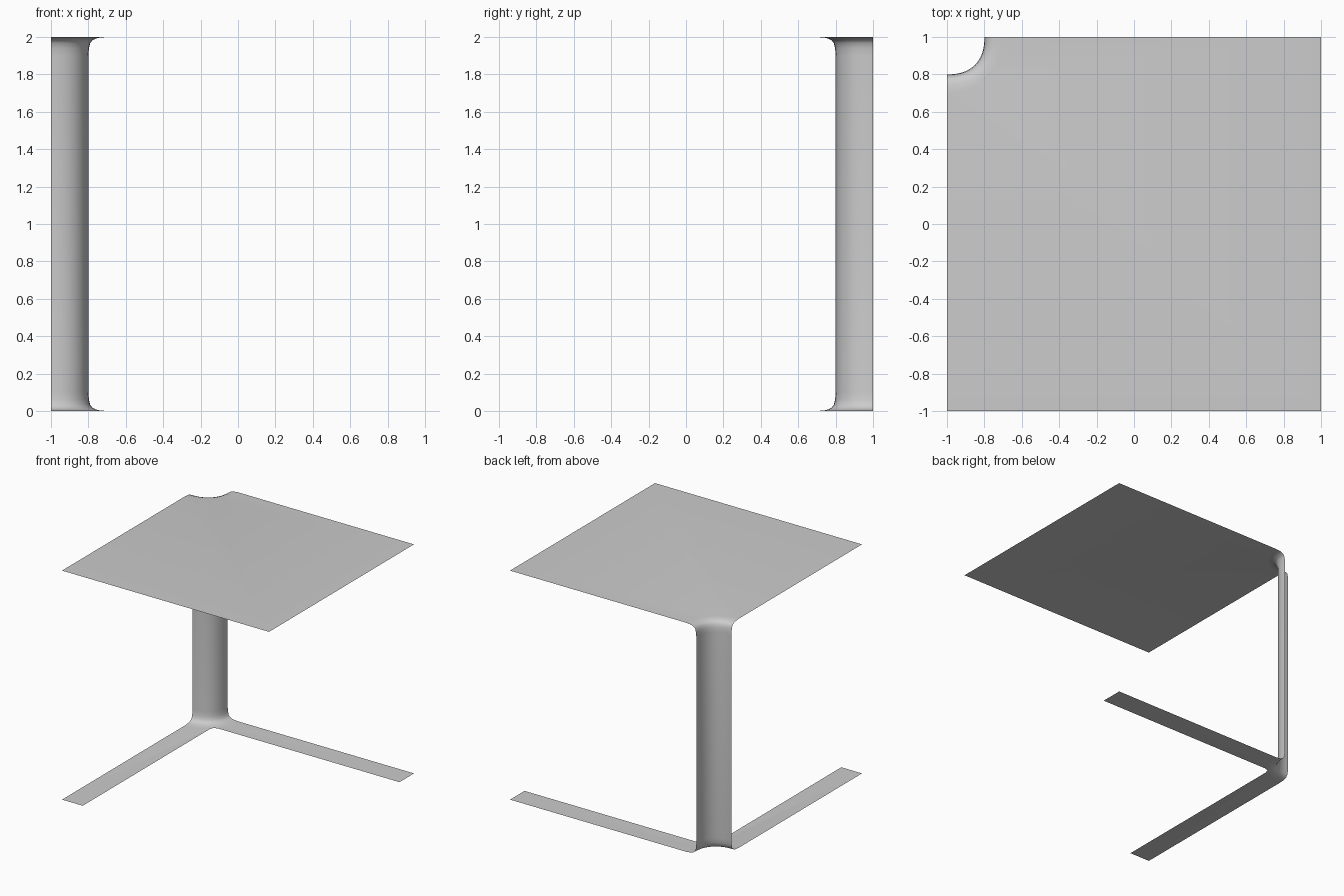
import bpy, bmesh
from math import sin, cos, pi

if "Cube" in bpy.data.objects:
    bpy.data.objects.remove(bpy.data.objects["Cube"])

SEG = 12          # segments around the quarter-round leg
CX, CY = -1, 1    # corner the leg wraps around

# Flare profile: (radius, height from the end), leg wall to flat sheet
FLARE = [(0.3, 0), (0.25, 0.005), (0.222, 0.017), (0.21, 0.033), (0.203, 0.06), (0.2, 0.1)]

bm = bmesh.new()


def vert(dx, dy, z):
    return bm.verts.new((CX + dx, CY - dy, z))


def ring(r, z, n):
    # slightly squared quarter circle of radius r
    out = []
    for i in range(SEG + 1):
        a = i * pi / 2 / SEG
        c, s = max(cos(a), 0), max(sin(a), 0)
        if i == SEG:
            c = 0
        k = r / (c ** n + s ** n) ** (1 / n)
        out.append(vert(c * k, s * k, z))
    return out


# Leg: one curved sheet flaring out at both ends
rows = [ring(r, z, 2.0 if r == 0.3 else 2.4) for r, z in FLARE]
rows += [ring(r, 2 - z, 2.0 if r == 0.3 else 2.4) for r, z in reversed(FLARE)]
for lo, hi in zip(rows, rows[1:]):
    for i in range(SEG):
        bm.faces.new((lo[i], lo[i + 1], hi[i + 1], hi[i]))

# Tabletop: fan of sheet pieces from the flare to the square's edges
top = rows[-1]
half = SEG // 2
far = vert(2, 2, 2)
bm.faces.new(top[:half + 1] + [far, vert(2, 0, 2)])
bm.faces.new(top[half:] + [vert(0, 2, 2), far])

# Base: two narrow strips along the edges, meeting under the leg
base = rows[0]
bm.faces.new(base[:half + 1] + [vert(0.25, 0.2, 0), vert(2, 0.2, 0), vert(2, 0, 0)])
bm.faces.new(base[half:] + [vert(0, 2, 0), vert(0.2, 2, 0), vert(0.2, 0.25, 0)])

# Consistent normals, with the tabletop facing up
bmesh.ops.recalc_face_normals(bm, faces=bm.faces)
bm.normal_update()
if any(f.normal.z < -0.9 and f.calc_center_median().z > 1.99 for f in bm.faces):
    bmesh.ops.reverse_faces(bm, faces=bm.faces)

mesh = bpy.data.meshes.new("corner_table_shell")
bm.to_mesh(mesh)
bm.free()
obj = bpy.data.objects.new("corner_table_shell", mesh)
bpy.context.collection.objects.link(obj)
bpy.context.view_layer.objects.active = obj
obj.select_set(True)
bpy.ops.object.shade_smooth()
